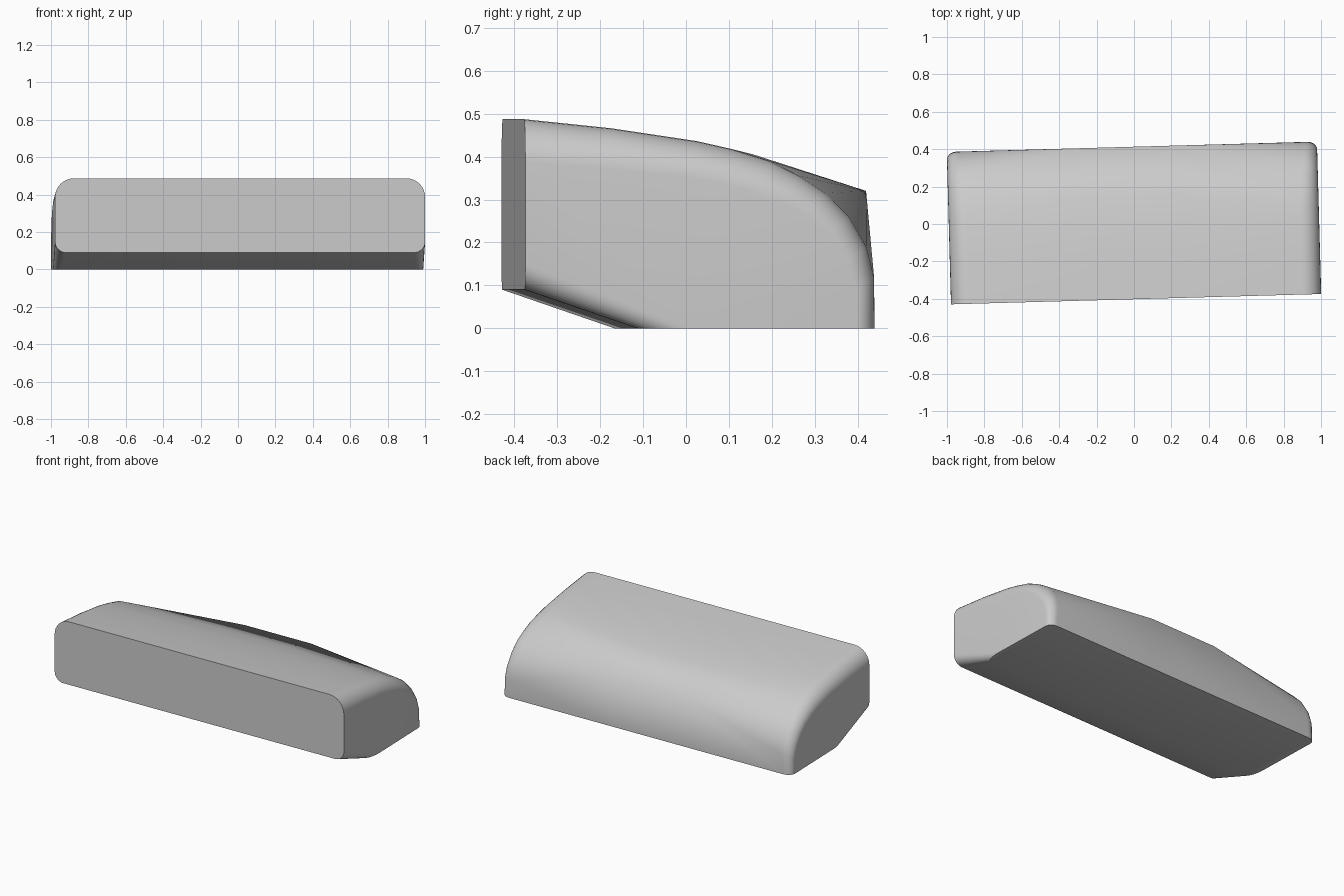
import bpy
import bmesh
import math
from mathutils import Matrix, Vector

cube = bpy.data.objects.get("Cube")
if cube:
    bpy.data.objects.remove(cube, do_unlink=True)

HALF_WIDTH = 0.99    # centre line to flat end panel
CREST = 0.23         # half length of the sharp rear ridge
YAW = math.radians(1.6)
STEPS = 8            # segments in the rounded end edge
APEX = (0.413, 0.32)

# Each row: middle profile, outer profile, end panel (all y, z), edge radius
ROWS = [
    ((-0.402, 0.09), (-0.402, 0.09), (-0.402, 0.15), 0.06),
    ((-0.14, 0), (-0.14, 0), (-0.02, 0), 0.04),
    ((0.413, 0), (0.413, 0), (0.37, 0), 0.05),
    (APEX, (0.412, 0.12), (0.37, 0.09), 0.06),
    (APEX, (0.395, 0.19), (0.345, 0.16), 0.07),
    (APEX, (0.355, 0.26), (0.30, 0.22), 0.08),
    (APEX, (0.30, 0.315), (0.25, 0.265), 0.08),
    (APEX, (0.24, 0.355), (0.19, 0.295), 0.09),
    (APEX, (0.17, 0.39), (0.12, 0.32), 0.09),
    ((0.15, 0.405), (0.08, 0.418), (0.04, 0.34), 0.1),
    ((0, 0.437), (0, 0.436), (-0.03, 0.352), 0.1),
    ((-0.2, 0.466), (-0.2, 0.466), (-0.2, 0.37), 0.1),
    ((-0.402, 0.487), (-0.402, 0.487), (-0.402, 0.385), 0.1),
]


def end_sections(side):
    """Sections from the ridge out to one end panel."""
    sections = [[Vector((side * CREST, *mid)) for mid, _, _, _ in ROWS]]
    for i in range(STEPS + 1):
        a = i / STEPS * math.pi / 2
        ring = []
        for _, outer, panel, radius in ROWS:
            y, z = Vector(outer).lerp(Vector(panel), 1 - math.cos(a))
            x = HALF_WIDTH - radius * (1 - math.sin(a))
            ring.append(Vector((side * x, y, z)))
        sections.append(ring)
    return sections


# Loft the body from one end to the other
bm = bmesh.new()
sections = end_sections(-1)[::-1] + end_sections(1)
rings = [[bm.verts.new(p) for p in section] for section in sections]
count = len(ROWS)
for a, b in zip(rings, rings[1:]):
    for j in range(count):
        k = (j + 1) % count
        bm.faces.new((a[j], a[k], b[k], b[j]))
bm.faces.new(rings[0])
bm.faces.new(rings[-1])
bmesh.ops.remove_doubles(bm, verts=bm.verts, dist=0.0005)
bmesh.ops.recalc_face_normals(bm, faces=bm.faces)
bmesh.ops.rotate(bm, verts=bm.verts, matrix=Matrix.Rotation(YAW, 3, "Z"))

mesh = bpy.data.meshes.new("tapered_body")
bm.to_mesh(mesh)
bm.free()
body = bpy.data.objects.new("tapered_body", mesh)
bpy.context.collection.objects.link(body)

# Plain grey finish
grey = bpy.data.materials.new("light_grey")
grey.use_nodes = True
color = (0.6, 0.6, 0.6, 1)
grey.diffuse_color = color
grey.node_tree.nodes["Principled BSDF"].inputs["Base Color"].default_value = color
mesh.materials.append(grey)

# Smooth shading with crisp front and rear edges
bpy.ops.object.select_all(action="DESELECT")
body.select_set(True)
bpy.context.view_layer.objects.active = body
bpy.ops.object.shade_smooth_by_angle(angle=math.radians(30))
